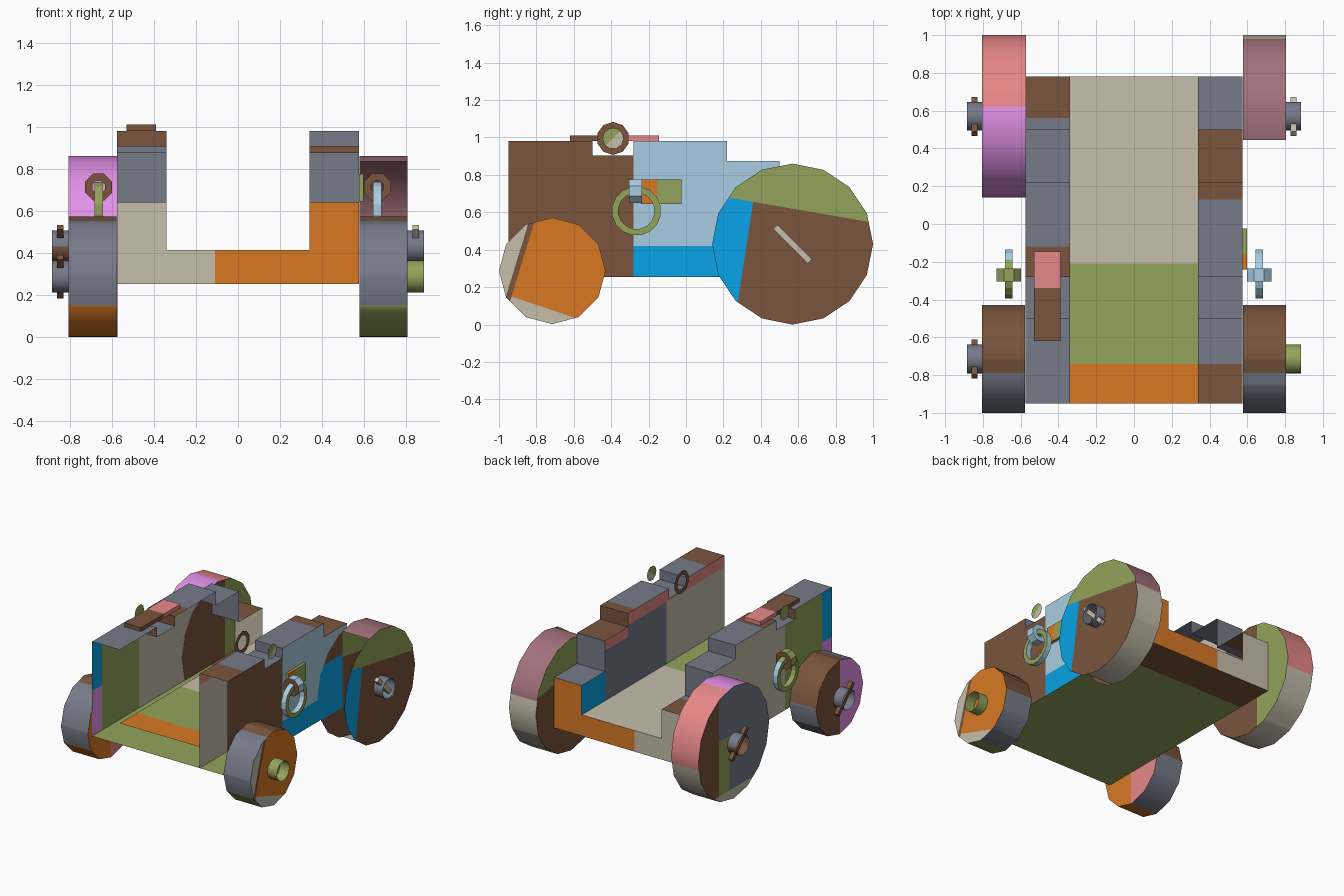
import bpy, bmesh, math
from mathutils import Vector

if "Cube" in bpy.data.objects:
    bpy.data.objects.remove(bpy.data.objects["Cube"])

# palette (sRGB 0-255 converted to linear)
PALETTE = {
    "beige": (198, 191, 172), "brown": (122, 85, 60), "orange": (216, 121, 36),
    "olive": (147, 164, 91), "blue": (8, 164, 232), "light_blue": (169, 206, 226),
    "slate": (118, 123, 137), "pink": (236, 139, 139), "violet": (230, 148, 235),
    "mauve": (163, 114, 123)}
NAMES = list(PALETTE)


def lin(c):
    c /= 255
    return c / 12.92 if c <= 0.04045 else ((c + 0.055) / 1.055) ** 2.4


MATS = []
for key, rgb in PALETTE.items():
    m = bpy.data.materials.new(key)
    m.diffuse_color = (*[lin(c) for c in rgb], 1)
    m.use_nodes = True
    m.node_tree.nodes["Principled BSDF"].inputs["Base Color"].default_value = m.diffuse_color
    MATS.append(m)


def finish(name, bm, rule, cuts=(), smooth=False):
    """Slice at colour borders, colour the faces by rule(centre, normal), make object.
    A rule may return None to remove a face."""
    bmesh.ops.recalc_face_normals(bm, faces=bm.faces)
    if cuts:
        bmesh.ops.triangulate(bm, faces=bm.faces)
    for co, no in cuts:
        bmesh.ops.bisect_plane(bm, geom=bm.verts[:] + bm.edges[:] + bm.faces[:],
                               plane_co=co, plane_no=no)
    bm.normal_update()
    gone = []
    for f in bm.faces:
        key = rule(f.calc_center_median(), f.normal) if callable(rule) else rule
        f.smooth = smooth
        if key is None:
            gone.append(f)
        else:
            f.material_index = NAMES.index(key)
    bmesh.ops.delete(bm, geom=gone, context="FACES")
    me = bpy.data.meshes.new(name)
    bm.to_mesh(me)
    bm.free()
    if smooth:
        me.set_sharp_from_angle(angle=math.radians(40))
    for m in MATS:
        me.materials.append(m)
    ob = bpy.data.objects.new(name, me)
    bpy.context.collection.objects.link(ob)
    return ob


def ycut(y): return ((0, y, 0), (0, 1, 0))
def zcut(z): return ((0, 0, z), (0, 0, 1))
def xcut(x): return ((x, 0, 0), (1, 0, 0))


def face(bm, pts):
    return bm.faces.new([bm.verts.new(p) for p in pts])


def drum(name, x0, x1, y, z, r, n, rule, cuts=(), caps=True):
    """Cylinder along x, optionally open ended."""
    bm = bmesh.new()
    loops = [[bm.verts.new((x, y + r * math.cos(a), z + r * math.sin(a)))
              for a in (2 * math.pi * i / n for i in range(n))] for x in (x0, x1)]
    for i in range(n):
        j = (i + 1) % n
        bm.faces.new((loops[0][i], loops[0][j], loops[1][j], loops[1][i]))
    if caps:
        for l in loops:
            bm.faces.new(l)
    return finish(name, bm, rule, cuts, smooth=True)


def ring(name, centre, axis, router, rinner, half, n, rule):
    """Square-section ring around the x or y axis."""
    bm = bmesh.new()
    rows = []
    for i in range(n):
        a = 2 * math.pi * (i + 0.5) / n
        row = []
        for r, h in ((router, -half), (router, half), (rinner, half), (rinner, -half)):
            u, w = r * math.cos(a), r * math.sin(a)
            p = (h, u, w) if axis == "x" else (u, h, w)
            row.append(bm.verts.new(Vector(centre) + Vector(p)))
        rows.append(row)
    for a, b in zip(rows, rows[1:] + rows[:1]):
        for k in range(4):
            l = (k + 1) % 4
            bm.faces.new((a[k], a[l], b[l], b[k]))
    return finish(name, bm, rule)


def box(name, lo, hi, rule, cuts=()):
    bm = bmesh.new()
    bmesh.ops.create_cube(bm, size=1)
    for v in bm.verts:
        v.co = [(l + h) / 2 + c * (h - l) for l, h, c in zip(lo, hi, v.co)]
    return finish(name, bm, rule, cuts)


# carriage body: stepped cheeks with a notch, open front
XI, XO, ZB, ZF, YF, YR = 0.34, 0.575, 0.253, 0.415, -0.95, 0.78
STEPS = [(YF, .98), (-.5, .98), (-.5, .905), (-.28, .905), (-.28, .98), (.22, .98),
         (.22, .875), (.5, .875), (.5, .64), (YR, .64)]
PROFILE = [(YF, ZB)] + STEPS + [(YR, ZB)]

for s, side in ((1, "right"), (-1, "left")):
    # outer cheek wall
    bm = bmesh.new()
    face(bm, [(s * XO, y, z) for y, z in PROFILE])
    if s > 0:
        finish("right_cheek_outside", bm, lambda c, n: "brown" if c.y < -.28 else
               "light_blue" if c.z > .42 else "blue", [ycut(-.28), zcut(.42)])
    else:
        finish("left_cheek_outside", bm, lambda c, n:
               ("blue" if c.z > .6 else "violet") if c.y < -.83 else
               "olive" if c.y < -.38 else "beige", [ycut(-.83), ycut(-.38), zcut(.6)])
    # top steps and risers
    bm = bmesh.new()
    for a, b in zip(STEPS, STEPS[1:]):
        face(bm, [(s * x, *p) for x, p in ((XI, a), (XO, a), (XO, b), (XI, b))])
    if s > 0:
        finish("right_cheek_top", bm, lambda c, n: "brown" if c.y < -.74 or
               .13 < c.y < .499 else "slate", [ycut(-.74), ycut(.13)])
    else:
        finish("left_cheek_top", bm, lambda c, n: "brown" if -.29 < c.y < -.12 or
               c.y > .56 or abs(c.y + .5) < .001 else "slate", [ycut(-.12), ycut(.56)])

# inner cheek wall, only on the right side
bm = bmesh.new()
face(bm, [(XI, y, z) for y, z in PROFILE])
finish("right_cheek_inside", bm, lambda c, n: "blue" if c.y > .5 else
       "pink" if c.z > (.8 if c.y > .22 else .89) else
       "slate" if c.y > -.25 else "beige",
       [ycut(-.25), ycut(.22), ycut(.5), zcut(.8), zcut(.89)])

# floor, underside and rear end
bm = bmesh.new()
face(bm, [(-XI, YF, ZF), (XI, YF, ZF), (XI, YR, ZF), (-XI, YR, ZF)])
finish("floor", bm, lambda c, n: "orange" if c.y < -.74 else
       "olive" if c.y < -.21 else "beige", [ycut(-.74), ycut(-.21)])
bm = bmesh.new()
face(bm, [(-XO, YF, ZB), (XO, YF, ZB), (XO, YR, ZB), (-XO, YR, ZB)])
finish("underside", bm, lambda c, n: "brown" if c.y > .48 else "olive", [ycut(.48)])
bm = bmesh.new()
face(bm, [(x, YR, z) for x, z in ((-XO, ZB), (XO, ZB), (XO, .64), (XI, .64),
                                  (XI, ZF), (-XI, ZF), (-XI, .64), (-XO, .64))])
finish("rear_end", bm, lambda c, n: "orange" if c.x > -.11 else "beige", [xcut(-.11)])


# wheel colours
def front_rim(c, low):
    if c.y > -.72:
        return "brown" if c.z > .3 else "slate"
    return low if c.z < .15 else "slate" if c.y < -.79 else "brown"


def front_right(c, n):
    if n.x > .5:
        d = c.y + .933 - .307 * (c.z - .15)
        if -.03 < d < 0:
            return "brown"
        return "beige" if d < 0 or c.z < .15 - .337 * (c.y + .933) else "orange"
    return "orange" if n.x < -.5 else front_rim(c, "olive")


def front_left(c, n):
    if n.x > .5:
        return "pink" if c.y > -.72 else "orange"
    if n.x < -.5:
        return "violet" if c.y < -.72 else "brown"
    return front_rim(c, "orange")


def rear_right(c, n):
    if abs(n.x) > .5:
        if n.x < 0 and c.y < .445:
            return "blue" if .25 < c.z < .66 else "brown"
        if c.z > .545 + (1 - c.y) * .173:
            return "olive"
        return "blue" if c.y < .28 + (c.z - .14) * .154 else "brown"
    if c.y < .445:   # missing front part of the rim
        return None
    return "mauve" if c.z > .53 else "beige"


def rear_left(c, n):
    if n.x > .5:
        return "olive" if c.y > .66 else "brown"
    if n.x < -.5:
        if c.z < .08:
            return "beige"
        return "brown" if c.y > .75 else "olive" if c.y > .62 and c.z < .5 else "slate"
    if c.z < (.37 if c.y > .62 else .16):
        return "beige"
    return "pink" if c.y > .62 else "violet"


# wheels
FC = [ycut(-.79), zcut(.15), zcut(.3), ycut(-.72)]
drum("front_wheel_right", .577, .805, -.715, .287, .285, 12, front_right,
     FC + [((0, -.933, .15), (0, 1, -.307)), ((0, -.963, .15), (0, 1, -.307)),
           ((0, -.933, .15), (0, .337, 1))])
drum("front_wheel_left", -.577, -.805, -.715, .287, .285, 12, front_left, FC)
drum("rear_wheel_right", .577, .805, .57, .43, .43, 16, rear_right,
     [((0, 1, .545), (0, .173, 1)), ((0, .28, .14), (0, 1, -.154)), zcut(.53),
      ycut(.445), zcut(.25), zcut(.66)])
drum("rear_wheel_left", -.573, -.805, .57, .43, .43, 16, rear_left,
     [ycut(.66), zcut(.5), zcut(.16), zcut(.37), zcut(.08), ycut(.62), ycut(.75)])

# open axle ends and linchpins
for s, side in ((1, "right"), (-1, "left")):
    for end, y, z in (("front", -.715, .287), ("rear", .57, .43)):
        drum(f"{end}_axle_end_{side}", s * .80, s * .885, y, z, .076, 16,
             lambda c, n: "olive" if s > 0 and end == "front" else
             "brown" if s < 0 and end == "rear" and c.z < .43 else "slate", caps=False)
        if s > 0 and end == "front":
            continue
        pin = box(f"{end}_pin_{side}", (-.016, -.016, -.13), (.016, .016, .13),
                  "beige" if s > 0 else "brown")
        pin.location = (s * .845, y, z)
        pin.rotation_euler = (math.radians(45), 0, 0)

# trunnion strap on the left cheek, flat trunnion ends and shoulder
box("trunnion_strap", (-.53, -.62, .98), (-.39, -.145, 1.01),
    lambda c, n: "pink" if c.y > -.34 else "brown", [ycut(-.34)])
ring("trunnion_shoulder", (.31, -.39, .995), "x", .088, .055, .0003, 10, "brown")
for s, side in ((1, "right"), (-1, "left")):
    bm = bmesh.new()
    face(bm, [(s * .565, -.39 + .057 * math.cos(i * math.pi / 5),
               .995 + .057 * math.sin(i * math.pi / 5)) for i in range(10)])
    finish(f"trunnion_end_{side}", bm, lambda c, n: "beige" if c.x > 0 and
           c.z - .995 < c.y + .39 else "olive", [((0, -.39, .995), (0, 1, -1))])

# eye bolts with hanging rings
box("eye_plate_right", (.575, -.24, .645), (.597, -.025, .775),
    lambda c, n: "olive" if c.y > -.155 or n.y < -.5 else "orange", [ycut(-.155)])
for s, side in ((1, "right"), (-1, "left")):
    outer = "light_blue" if s > 0 else "olive"
    ring(f"eye_bolt_{side}", (s * .663, -.27, .713), "y", .069, .032, .034, 8,
         lambda c, n: "brown" if n.y < -.5 or (s < 0 and n.y > .5) else outer)
    ring(f"hanging_ring_{side}", (s * .663, -.265, .607), "x", .132, .097, .02, 16,
         lambda c, n: "light_blue" if abs(n.x) < .5 and (s > 0 or c.y > -.19) else "olive")
